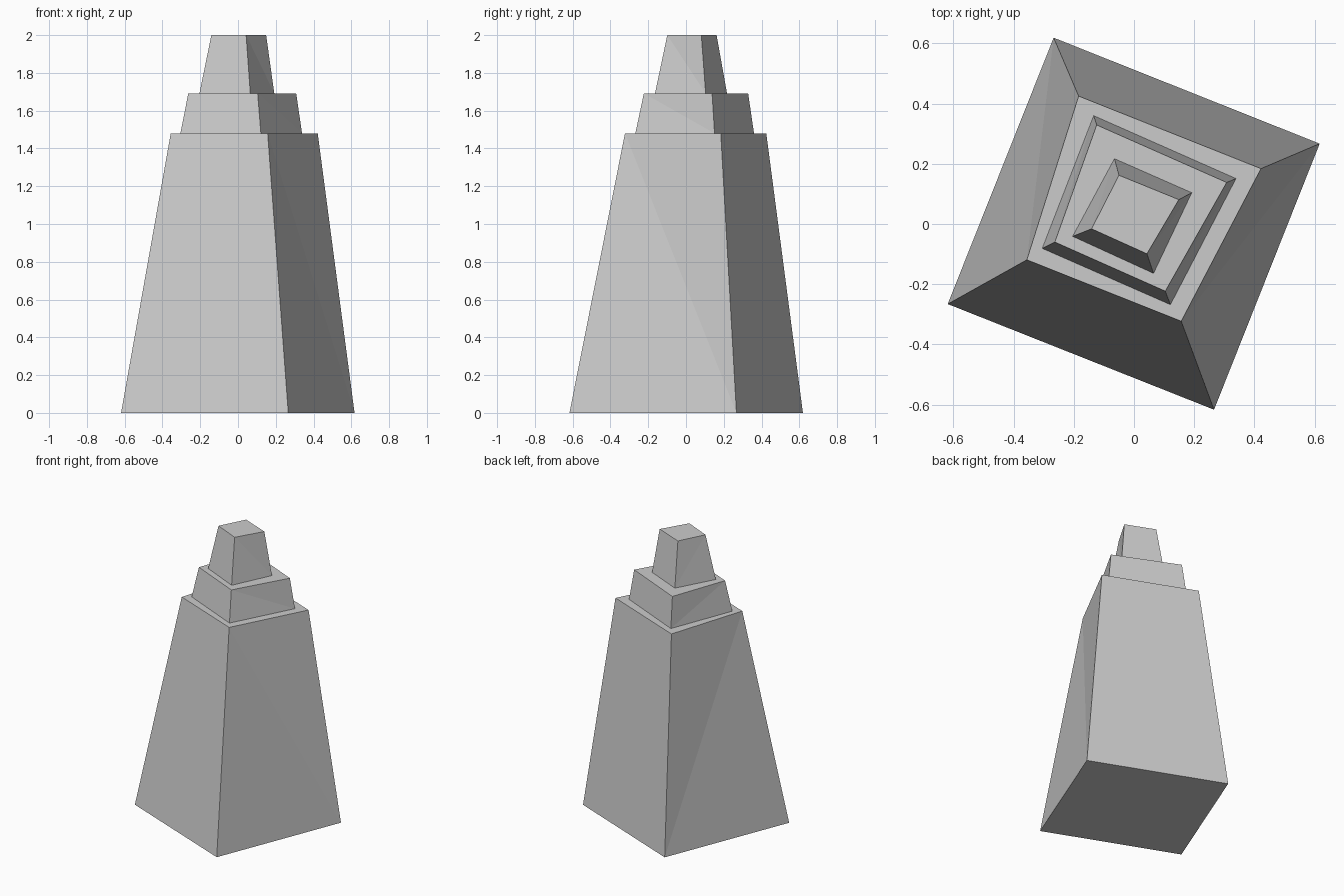
import bpy
import bmesh

if "Cube" in bpy.data.objects:
    bpy.data.objects.remove(bpy.data.objects["Cube"])

# Cross-sections from bottom to top: height, then corners
# front-left, front-right, back-right, back-left
SECTIONS = [
    (0.00, [(-.619, -.266), (.266, -.617), (.617, .267), (-.267, .619)]),
    (1.48, [(-.356, -.119), (.157, -.323), (.422, .184), (-.184, .425)]),
    (1.48, [(-.305, -.081), (.121, -.268), (.339, .151), (-.134, .360)]),
    (1.692, [(-.263, -.060), (.104, -.223), (.308, .138), (-.124, .329)]),
    (1.692, [(-.204, -.041), (.065, -.164), (.192, .104), (-.065, .217)]),
    (2.00, [(-.141, -.016), (.043, -.099), (.149, .081), (-.050, .162)]),
]

bm = bmesh.new()
rings = [[bm.verts.new((x, y, z)) for x, y in pts] for z, pts in SECTIONS]

# Underside and flat roof
bm.faces.new(rings[0][::-1])
bm.faces.new(rings[-1])

# Tapered tier walls alternating with level ledges
for n, (low, high) in enumerate(zip(rings, rings[1:])):
    for i in range(4):
        j = (i + 1) % 4
        a, b, c, d = low[i], low[j], high[j], high[i]
        if n % 2 == 0 and i == 1:      # right walls twist slightly
            faces = [(a, b, d), (b, c, d)]
        elif n % 2 == 0 and i == 3:    # left walls fold the other way
            faces = [(a, b, c), (a, c, d)]
        else:
            faces = [(a, b, c, d)]
        for f in faces:
            bm.faces.new(f)

# Stepped tower as one closed shell
mesh = bpy.data.meshes.new("stepped_tower")
bm.to_mesh(mesh)
bm.free()
tower = bpy.data.objects.new("stepped_tower", mesh)
bpy.context.collection.objects.link(tower)
